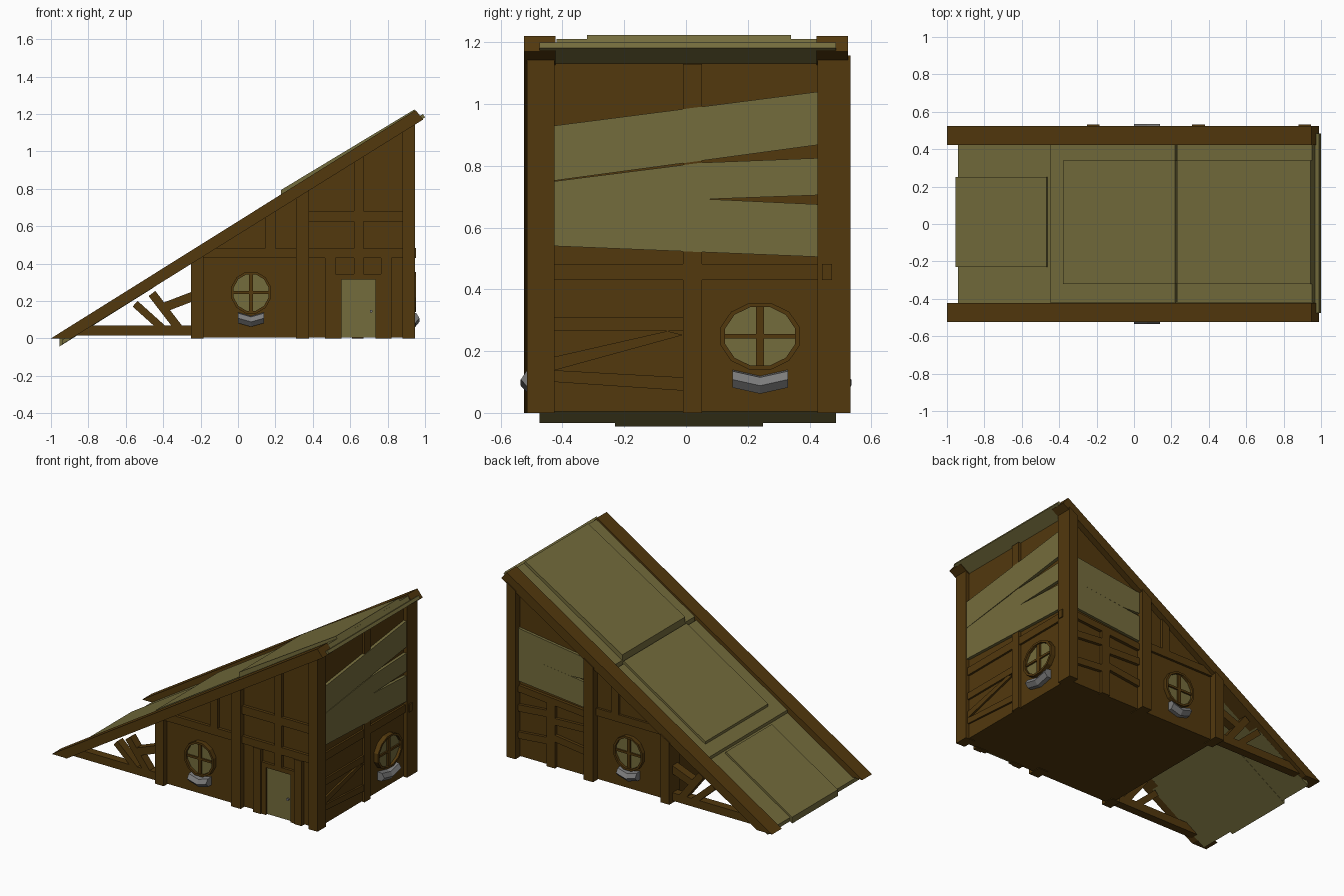
import bpy, bmesh, math
from mathutils import Vector

if "Cube" in bpy.data.objects:
    bpy.data.objects.remove(bpy.data.objects["Cube"])


def material(name, rgb):
    m = bpy.data.materials.new(name)
    m.use_nodes = True
    m.diffuse_color = (*rgb, 1)
    m.node_tree.nodes["Principled BSDF"].inputs["Base Color"].default_value = (*rgb, 1)
    return m


WOOD = material("brown timber", (0.085, 0.04, 0.004))
PLANK = material("olive planks", (0.175, 0.15, 0.045))
STONE = material("grey stone", (0.2, 0.2, 0.2))

# Wall frames: u runs along the wall, d is the distance out from the centre
WALLS = {
    "front": lambda u, d, z: Vector((u, -d, z)),
    "back": lambda u, d, z: Vector((u, d, z)),
    "side": lambda u, d, z: Vector((d, u, z)),
}


def finish(name, bm, mat):
    bmesh.ops.recalc_face_normals(bm, faces=bm.faces)
    me = bpy.data.meshes.new(name)
    bm.to_mesh(me)
    bm.free()
    me.materials.append(mat)
    bpy.context.collection.objects.link(bpy.data.objects.new(name, me))


def plate(name, wall, outlines, d0, d1, mat=WOOD):
    """Extrude outlines (u, z) from depth d0 to d1 on a wall."""
    bm = bmesh.new()
    for pts in outlines:
        ends = [[bm.verts.new(WALLS[wall](u, d, z)) for u, z in pts] for d in (d0, d1)]
        bm.faces.new(ends[0])
        bm.faces.new(ends[1])
        for i in range(len(pts)):
            j = (i + 1) % len(pts)
            bm.faces.new((ends[0][i], ends[0][j], ends[1][j], ends[1][i]))
    finish(name, bm, mat)


def rect(u0, u1, z0, z1):
    return [(u0, z0), (u1, z0), (u1, z1), (u0, z1)]


def bar(p, q, w):
    p, q = Vector(p), Vector(q)
    n = (q - p).orthogonal().normalized() * w / 2
    return [tuple(v) for v in (p + n, q + n, q - n, p - n)]


def slope(x, off=0.0):
    return 0.6257 * (x + 1) + off


def post(x0, x1, z0=0.0, off=-0.06):
    return [(x0, z0), (x1, z0), (x1, slope(x1, off)), (x0, slope(x0, off))]


def ellipse(u, z, a, b, n=12):
    return [(u + a * math.cos(math.tau * (i + .5) / n), z + b * math.sin(math.tau * (i + .5) / n))
            for i in range(n)]


def window(wall, u, z, a, b, d):
    outer, inner = ellipse(u, z, a, b), ellipse(u, z, a * 0.88, b * 0.88)
    ring = [[outer[i - 1], outer[i], inner[i], inner[i - 1]] for i in range(12)]
    plate(wall + "_window_rim", wall, ring, d - 0.01, d + 0.03)
    plate(wall + "_window_pane", wall, [inner], d - 0.01, d + 0.012, PLANK)
    plate(wall + "_window_bars", wall,
          [rect(u - a * .1, u + a * .1, z - b * .9, z + b * .9),
           rect(u - a * .9, u + a * .9, z - .007, z + .007)], d, d + 0.022)


def planter(wall, u, w, d, reach):
    """Folded stone trough that dips in the middle."""
    section = [(0, 0.14), (reach * .7, 0.135), (reach, 0.108), (reach * .6, 0.082), (0, 0.082)]
    bm = bmesh.new()
    rows = [[bm.verts.new(WALLS[wall](u + s * w, d + a, z - (0 if s else 0.02)))
             for a, z in section] for s in (-1, 0, 1)]
    bm.faces.new(rows[0])
    bm.faces.new(rows[2])
    for a, b in zip(rows, rows[1:]):
        for i in range(5):
            j = (i + 1) % 5
            bm.faces.new((a[i], a[j], b[j], b[i]))
    finish(wall + "_planter", bm, STONE)


def roof(name, x0, x1, y0, y1, low, high, mat=PLANK, high_end=None):
    """Sloping slab with its ends cut square to the slope."""
    end = high if high_end is None else high_end
    shift = lambda off: off * -0.45
    pts = [(x0, slope(x0, low)), (x1, slope(x1, low)),
           (x1 - shift(low - end), slope(x1 - shift(low - end), end)),
           (x0, slope(x0, high))]
    pts[2] = (x1 - (end - low) * .45, slope(x1 - (end - low) * .45, end))
    plate(name, "back", [pts], y0, y1, mat)


# House body
plate("house_body", "back", [post(-0.22, 0.92, 0.004, -0.07)], -0.48, 0.485)

# Roof decking in overlapping layers
roof("roof_deck", -0.94, 1.0, -0.475, 0.485, -0.07, -0.045)
roof("lower_roof_panel", -0.955, -0.45, -0.23, 0.25, -0.072, -0.03)
roof("middle_roof_panel", -0.45, 0.23, -0.42, 0.43, -0.05, -0.025)
roof("upper_roof_panel", 0.23, 0.97, -0.42, 0.43, -0.05, -0.012)
roof("middle_roof_overlay", -0.38, 0.23, -0.32, 0.34, -0.03, -0.008)
roof("upper_roof_overlay", 0.23, 0.96, -0.32, 0.34, -0.03, 0.024, high_end=0.008)

# Frames shared by the front and back
for wall, out in (("front", 0.515), ("back", 0.533)):
    rafter = [(-1, 0), (-0.89, 0), (0.99, 1.17), (0.95, 1.22)]
    plate(wall + "_rafter", wall, [rafter], 0.422, 0.525)
    plate(wall + "_posts", wall, [post(-0.25, -0.185), post(0.31, 0.38), post(0.88, 0.945)],
          0.425, out)
    truss = [bar((-0.46, 0.24), (-0.31, 0.045), 0.045), bar((-0.55, 0.185), (-0.40, 0.05), 0.04),
             bar((-0.41, 0.16), (-0.24, 0.225), 0.05),
             [(-0.88, 0.015), (-0.24, 0.015), (-0.24, 0.068), (-0.80, 0.068)]]
    plate(wall + "_lean_to_truss", wall, truss, 0.445, 0.5)
    plate(wall + "_rail", wall, [rect(-0.2, 0.32, 0.43, 0.48), post(0.145, 0.2, 0.48)], 0.47, 0.5)
    window(wall, 0.07, 0.245, 0.11, 0.115, 0.482)
    planter(wall, 0.07, 0.07, 0.475, 0.06)

# Front upper framing
plate("front_upper_frame", "front",
      [rect(0.38, 0.88, 0.43, 0.48), rect(0.38, 0.88, 0.625, 0.68), post(0.62, 0.67, 0.34)],
      0.47, 0.5)
# Door with its frame and knob
plate("door_posts", "front", [rect(0.465, 0.52, 0, 0.43), rect(0.765, 0.82, 0, 0.43)], 0.47, 0.505)
plate("door_frame", "front", [rect(0.52, 0.553, 0, 0.345), rect(0.735, 0.765, 0, 0.345),
                              rect(0.553, 0.735, 0.315, 0.345)], 0.47, 0.498)
plate("door", "front", [rect(0.553, 0.735, 0.004, 0.315)], 0.47, 0.488, PLANK)
plate("door_knob", "front", [ellipse(0.712, 0.145, 0.008, 0.008, 8)], 0.48, 0.5, STONE)

# Back planking and lattice
plate("back_planks", "back",
      [[(0.88, 0.51), (0.88, 0.69), (0.38, 0.63), (0.38, 0.46)],
       [(0.88, 0.69), (0.88, 0.86), (0.38, 0.79), (0.38, 0.65), (0.5, 0.645)]], 0.47, 0.503, PLANK)
plate("back_lattice", "back",
      [rect(0.61, 0.67, 0, 0.46), bar((0.38, 0.42), (0.88, 0.46), 0.045),
       bar((0.38, 0.32), (0.62, 0.31), 0.045), bar((0.38, 0.17), (0.62, 0.2), 0.045),
       bar((0.66, 0.35), (0.88, 0.33), 0.045), bar((0.66, 0.17), (0.88, 0.15), 0.045)], 0.47, 0.505)

# Tall side wall
plate("side_planks", "side",
      [[(-0.425, 0.93), (-0.425, 0.752), (0.43, 0.868), (0.43, 1.04)],
       [(-0.425, 0.75), (0.05, 0.81), (0.43, 0.825), (0.43, 0.705), (0.07, 0.692),
        (0.43, 0.675), (0.43, 0.505), (-0.425, 0.54)]], 0.91, 0.94, PLANK)
plate("side_centre_post", "side", [rect(-0.01, 0.052, 0, 1.13)], 0.91, 0.937)
plate("side_rail", "side", [rect(-0.425, 0.43, 0.43, 0.482)], 0.91, 0.933)
plate("side_rail_peg", "side", [rect(0.44, 0.472, 0.43, 0.482)], 0.93, 0.952)
plate("side_braces", "side",
      [rect(-0.425, -0.01, 0.265, 0.31),
       [(-0.425, 0.182), (-0.06, 0.265), (-0.01, 0.252), (-0.425, 0.138)],
       [(-0.425, 0.138), (-0.01, 0.115), (-0.01, 0.072), (-0.425, 0.1)]], 0.91, 0.932)
window("side", 0.24, 0.248, 0.133, 0.112, 0.922)
planter("side", 0.24, 0.09, 0.915, 0.055)
